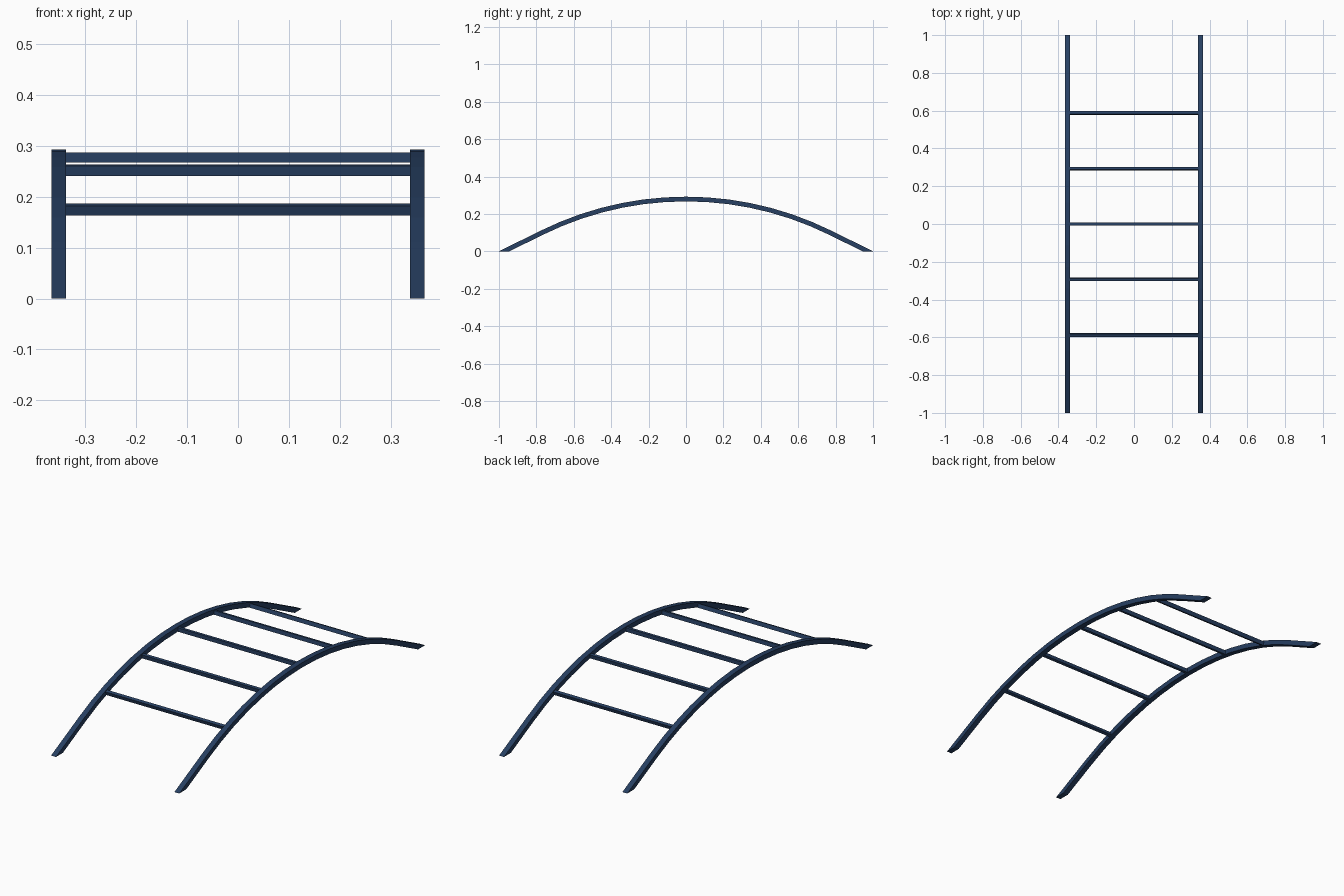
import bpy, bmesh, math
from mathutils import Matrix, Vector

if "Cube" in bpy.data.objects:
    bpy.data.objects.remove(bpy.data.objects["Cube"])

RAIL_X, RAIL_W, RAIL_T = 0.352, 0.028, 0.025
R, TOP, ARC_Y, SEGS = 1.74, 0.28, 0.77, 14

navy = bpy.data.materials.new("navy blue")
navy.diffuse_color = (0.02, 0.05, 0.122, 1)
navy.use_nodes = True
navy.node_tree.nodes["Principled BSDF"].inputs["Base Color"].default_value = navy.diffuse_color


def finish(name, bm):
    bmesh.ops.recalc_face_normals(bm, faces=bm.faces)
    me = bpy.data.meshes.new(name)
    bm.to_mesh(me)
    bm.free()
    me.materials.append(navy)
    ob = bpy.data.objects.new(name, me)
    bpy.context.collection.objects.link(ob)
    return ob


def side_line(offset):
    """Arc at a radial offset, with tangent legs cut flat at z = 0."""
    a_max = math.asin(ARC_Y / R)
    r, cz = R + offset, TOP - R
    pts = []
    for i in range(SEGS + 1):
        a = -a_max + 2 * a_max * i / SEGS
        pts.append((r * math.sin(a), cz + r * math.cos(a)))
    y, z = pts[-1]
    y_end = y + z / math.tan(a_max)
    return [(-y_end, 0)] + pts + [(y_end, 0)]


# Curved side rails
outer, inner = side_line(RAIL_T / 2), side_line(-RAIL_T / 2)
for name, sx in (("left_rail", -1), ("right_rail", 1)):
    bm = bmesh.new()
    rings = []
    for (oy, oz), (iy, iz) in zip(outer, inner):
        x0, x1 = sx * RAIL_X - RAIL_W / 2, sx * RAIL_X + RAIL_W / 2
        rings.append([bm.verts.new(p) for p in
                      ((x0, oy, oz), (x1, oy, oz), (x1, iy, iz), (x0, iy, iz))])
    for a, b in zip(rings, rings[1:]):
        for k in range(4):
            n = (k + 1) % 4
            bm.faces.new((a[k], a[n], b[n], b[k]))
    bm.faces.new(rings[0])
    bm.faces.new(rings[-1])
    finish(name, bm)

# Rungs, tilted to follow the arc
for i in range(-2, 3):
    y = 0.294 * i
    a = math.asin(y / R)
    r = R - 0.003
    bm = bmesh.new()
    bmesh.ops.create_cube(bm, size=1)
    m = (Matrix.Translation((0, r * math.sin(a), TOP - R + r * math.cos(a)))
         @ Matrix.Rotation(-a, 4, 'X')
         @ Matrix.Diagonal(Vector((2 * RAIL_X - RAIL_W + 0.004, 0.015, 0.02, 1))))
    bm.transform(m)
    finish(f"rung_{i + 3}", bm)
